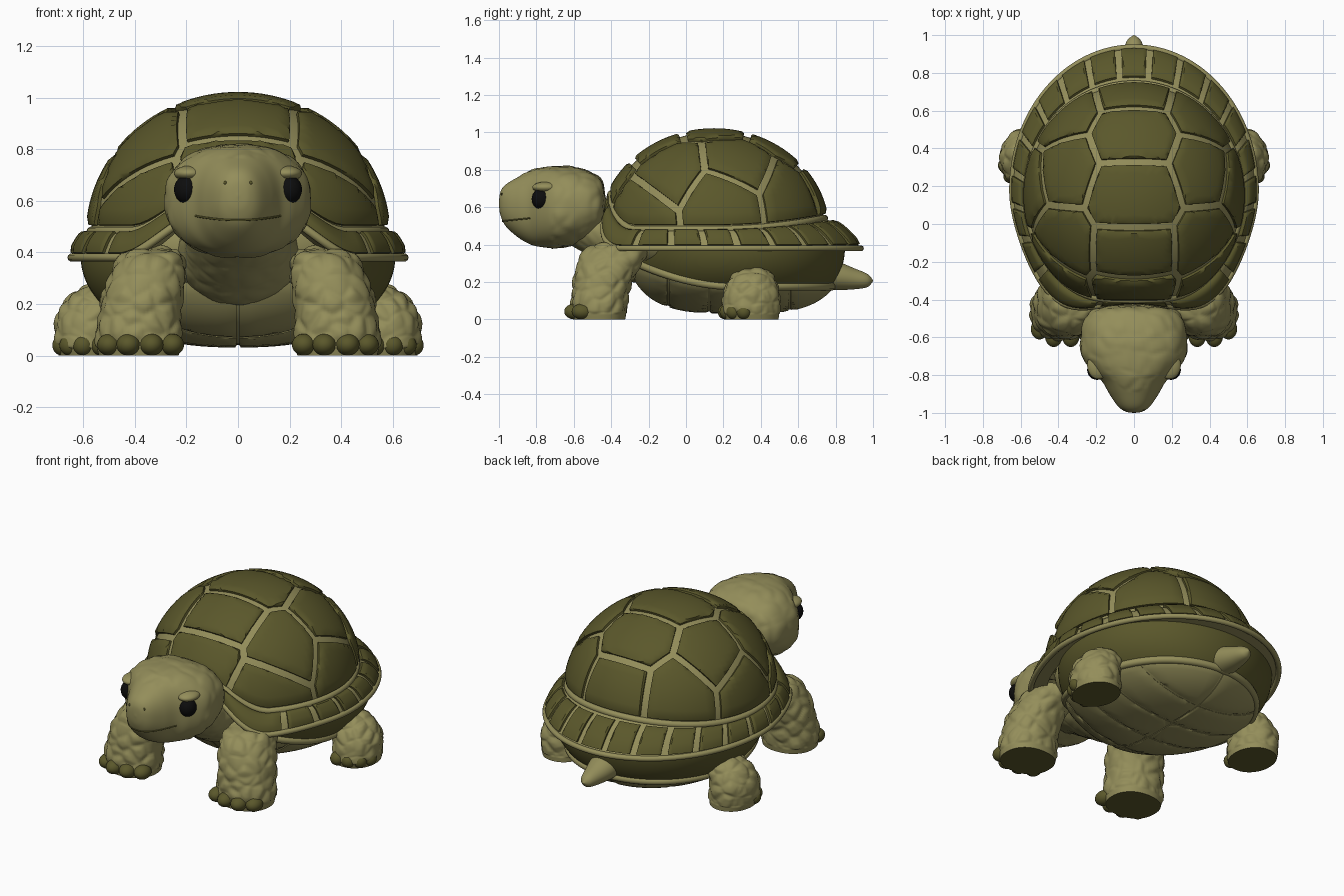
import bpy, bmesh, math
from math import sin, cos, pi, radians
from mathutils import Vector, noise
from mathutils.bvhtree import BVHTree

if "Cube" in bpy.data.objects:
    bpy.data.objects.remove(bpy.data.objects["Cube"])


def material(name, rgb):
    m = bpy.data.materials.new(name)
    m.use_nodes = True
    m.diffuse_color = (*rgb, 1)
    m.node_tree.nodes["Principled BSDF"].inputs["Base Color"].default_value = (*rgb, 1)
    return m


skin = material("tan_skin", (0.295, 0.27, 0.103))
horn = material("dark_olive_horn", (0.103, 0.096, 0.024))
black = material("eye_black", (0.004, 0.004, 0.004))


# ---------- helpers ----------
def finish(bm, name, *mats, sharp=40):
    me = bpy.data.meshes.new(name)
    bm.to_mesh(me)
    bm.free()
    for m in mats:
        me.materials.append(m)
    me.shade_smooth()
    me.set_sharp_from_angle(angle=radians(sharp))
    ob = bpy.data.objects.new(name, me)
    bpy.context.collection.objects.link(ob)
    return ob


def grid(fn, u0, u1, v0, v1, nu, nv):
    """Surface patch from fn(u, v); seams and poles are merged."""
    bm = bmesh.new()
    vs = [[bm.verts.new(fn(u0 + (u1 - u0) * i / nu, v0 + (v1 - v0) * j / nv))
           for j in range(nv + 1)] for i in range(nu + 1)]
    for i in range(nu):
        for j in range(nv):
            bm.faces.new((vs[i][j], vs[i][j + 1], vs[i + 1][j + 1], vs[i + 1][j]))
    bmesh.ops.remove_doubles(bm, verts=bm.verts, dist=0.0002)
    return bm


def raise_plate(bm, centre, height):
    """Turn an open patch into a raised plate with softened edges."""
    bmesh.ops.remove_doubles(bm, verts=bm.verts, dist=0.003)
    out = bmesh.ops.extrude_face_region(bm, geom=bm.faces[:])
    new = [g for g in out["geom"] if isinstance(g, bmesh.types.BMVert)]
    top = {f for f in out["geom"] if isinstance(f, bmesh.types.BMFace)}
    for v in new:
        edge = any(f not in top for f in v.link_faces)
        v.co += (v.co - Vector(centre)).normalized() * height * (0.6 if edge else 1)


def cut_plates(make, seeds, gap, centre, height, name, mat):
    """Split a surface into cells around seeds, leaving a gap between cells."""
    for k, s in enumerate(seeds):
        bm = make()
        for o in seeds:
            if o is not s:
                d = (o - s).normalized()
                bmesh.ops.bisect_plane(bm, geom=bm.verts[:] + bm.edges[:] + bm.faces[:],
                                       plane_co=(s + o) / 2 - d * gap, plane_no=d,
                                       clear_outer=True)
        raise_plate(bm, centre, height)
        finish(bm, f"{name}_{k + 1}", mat)


def spline(rows, v):
    """Smooth interpolation through rows, v from 0 to 1."""
    x = min(max(v, 0), 1) * (len(rows) - 1)
    i = min(int(x), len(rows) - 2)
    t = x - i
    p = [rows[min(max(i + k, 0), len(rows) - 1)] for k in (-1, 0, 1, 2)]
    return [b + 0.5 * t * (c - a + t * (2*a - 5*b + 4*c - d + t * (3*(b - c) + d - a)))
            for a, b, c, d in zip(*p)]


def loft(name, rows, axis, side=1, power=1.0, bumps=0, freq=12, where=lambda p: True):
    """Rows are (position, centre a, centre b, radius a, radius b); flat soles become horn."""
    def fn(u, v):
        h, ca, cb, ra, rb = spline(rows, v)
        c, s = cos(u), sin(u)
        a = ca + ra * math.copysign(abs(c) ** power, c)
        b = cb + rb * math.copysign(abs(s) ** power, s)
        return Vector((a * side, h, b) if axis == "y" else (a * side, b, h))
    bm = grid(fn, 0, 2 * pi, 0, 1, 88, 72)
    bmesh.ops.holes_fill(bm, edges=bm.edges[:])
    bmesh.ops.recalc_face_normals(bm, faces=bm.faces[:])
    bm.normal_update()
    if bumps:
        for v, n in [(v, v.normal.copy()) for v in bm.verts]:
            if where(v.co):
                q = Vector((v.co.x * side, v.co.y, v.co.z)) * freq
                d = noise.voronoi(q)[0]
                v.co += n * bumps * (min(1, 2 * (d[1] - d[0])) - 0.4)
    for f in bm.faces:
        f.material_index = int(f.normal.z < -0.9 and f.calc_center_median().z < 0.01)
    tree = BVHTree.FromBMesh(bm)
    finish(bm, name, skin, horn, sharp=70)
    return tree


def ellipsoid(name, loc, radii, mat):
    bpy.ops.mesh.primitive_uv_sphere_add(segments=32, ring_count=16, location=loc)
    ob = bpy.context.object
    ob.name, ob.scale = name, radii
    ob.data.materials.append(mat)
    ob.data.shade_smooth()


def tube(name, pts, radius, mat, cyclic=False):
    cu = bpy.data.curves.new(name, "CURVE")
    cu.dimensions, cu.bevel_depth, cu.bevel_resolution = "3D", radius, 3
    cu.use_fill_caps = True
    sp = cu.splines.new("POLY")
    sp.points.add(len(pts) - 1)
    for p, q in zip(sp.points, pts):
        p.co = (*q, 1)
    sp.use_cyclic_u = cyclic
    sp.use_smooth = True
    cu.materials.append(mat)
    bpy.context.collection.objects.link(bpy.data.objects.new(name, cu))


def ring(fn):
    return [fn(2 * pi * i / 120) for i in range(120)]


# ---------- shell surfaces ----------
def lift(a):
    return max(0, (-sin(a) - 0.7) / 0.3) ** 2


def dome(a, t):
    base = 0.48 + 0.06 * max(0, sin(a)) ** 2 + 0.19 * lift(a)
    th = t * math.acos((base - 0.47) / 0.53)
    return Vector((0.568 * sin(th) * cos(a), 0.15 + 0.595 * sin(th) * sin(a), 0.47 + 0.53 * cos(th)))


def lip(a):
    c, s = cos(a), sin(a)
    flare = (2 * s * c) ** 2 if s < 0 else 0
    return Vector((0.645 * c, 0.18 + (0.755 if s > 0 else 0.59) * s * (1 + 0.28 * flare),
                   0.38 + 0.22 * lift(a)))


def rim(a, v):
    if v <= 1:
        return dome(a, 1).lerp(lip(a), v) + Vector((0, 0, 0.025 * sin(pi * v)))
    inner = Vector((lip(a).x * 0.87, 0.18 + (lip(a).y - 0.18) * 0.87, lip(a).z - 0.005))
    return lip(a).lerp(inner, v - 1)


def hull(a, t):
    r = cos(t * pi / 2)
    return Vector((0.61 * r ** 0.8 * cos(a), 0.27 + 0.58 * r ** 0.55 * sin(a),
                   0.385 - 0.34 * sin(t * pi / 2)))


def plastron(a, t):
    start = 0.42 - 0.3 * max(0, -sin(a)) ** 2
    return hull(a, start + (1 - start) * t)


# ---------- upper shell ----------
finish(grid(dome, 0, 2 * pi, 0, 1, 96, 32), "shell_dome", skin)
spots = [(0, 0.49), (0, 0.15), (0, -0.17)]
spots += [(s * 0.4, y) for s in (1, -1) for y in (0.29, -0.09)]
seeds = [Vector((x, y, 0.47 + 0.53 * math.sqrt(1 - (x / 0.568) ** 2 - ((y - 0.15) / 0.595) ** 2)))
         for x, y in spots]
low = [-90, -43, 5, 47, 90]
seeds += [dome(radians(d), 0.8 if sin(radians(d)) > 0 else 0.88)
          for d in low + [180 - d for d in low[1:-1]]]
cut_plates(lambda: grid(dome, 0, 2 * pi, 0, 0.97, 96, 28), seeds, 0.019,
           (0, 0.16, 0.4), 0.022, "shell_scute", horn)

# ---------- shell rim: narrow scutes behind, three wide ones in front ----------
finish(grid(rim, 0, 2 * pi, 0, 2, 120, 12), "shell_rim", skin)
tube("rim_lip", ring(lip), 0.016, skin, True)
tube("rim_seam", ring(lambda a: dome(a, 1)), 0.02, skin, True)
edges = [-37.5 + 15 * k for k in range(18)] + [252.5, 287.5, 322.5]
for k, (a0, a1) in enumerate(zip(edges, edges[1:])):
    bm = grid(rim, radians(a0) + 0.028, radians(a1) - 0.028, 0.18, 0.92, 14, 6)
    raise_plate(bm, (0, 0.18, 0.1), 0.02)
    finish(bm, f"rim_scute_{k + 1}", horn)

# ---------- lower shell ----------
finish(grid(hull, 0, 2 * pi, 0, 1, 96, 24), "shell_underside", horn)
finish(grid(lambda a, t: plastron(a, t) + Vector((0, 0, -0.005)), 0, 2 * pi, 0, 1, 96, 20),
       "belly_plate_base", skin)
belly = [Vector((s * 0.16, y, 0.07)) for s in (1, -1) for y in (-0.2, 0.02, 0.23, 0.44, 0.66)]
cut_plates(lambda: grid(plastron, 0, 2 * pi, 0.02, 1, 72, 16), belly, 0.006,
           (0, 0.26, 0.5), 0.014, "belly_plate", skin)
tube("belly_edge", ring(lambda a: plastron(a, 0)), 0.022, skin, True)

# ---------- head and neck ----------
head = loft("head", [
    (-1.0, 0, 0.62, 0.004, 0.004), (-0.993, 0, 0.62, 0.045, 0.06), (-0.965, 0, 0.61, 0.085, 0.11),
    (-0.9, 0, 0.6, 0.13, 0.16), (-0.835, 0, 0.598, 0.168, 0.196), (-0.78, 0, 0.6, 0.222, 0.212),
    (-0.7, 0, 0.6, 0.276, 0.219), (-0.61, 0, 0.605, 0.283, 0.213), (-0.51, 0, 0.61, 0.262, 0.18),
    (-0.45, 0, 0.61, 0.2, 0.13), (-0.425, 0, 0.61, 0.004, 0.004)],
    "y", power=0.88, bumps=0.007, freq=10, where=lambda p: p.y > -0.72 or p.z > 0.77)
loft("neck", [(-0.66, 0, 0.5, 0.1, 0.08), (-0.52, 0, 0.48, 0.19, 0.14), (-0.4, 0, 0.43, 0.21, 0.17),
              (-0.28, 0, 0.4, 0.24, 0.2), (-0.1, 0, 0.4, 0.28, 0.2)], "y", bumps=0.004, freq=12)
ellipsoid("shoulder_skin", (0, -0.1, 0.42), (0.45, 0.25, 0.2), skin)

# mouth line laid on the head surface
mouth = []
for i in range(25):
    x = -0.165 + 0.33 * i / 24
    hit = head.ray_cast(Vector((x, -1.3, 0.525 + 0.6 * x * x)), Vector((0, 1, 0)))[0]
    if hit:
        mouth.append(hit)
tube("mouth_line", mouth, 0.004, horn)

# ---------- paired parts ----------
for side, word in ((1, "left"), (-1, "right")):
    eye = Vector((side * 0.196, -0.772, 0.643))
    look = Vector((side * 0.75, -0.65, 0.05)).normalized()
    ellipsoid(f"{word}_eye", eye, (0.052, 0.053, 0.056), black)
    ellipsoid(f"{word}_brow", eye + Vector((-side * 0.008, 0.025, 0.063)), (0.06, 0.075, 0.03), skin)
    bpy.ops.mesh.primitive_torus_add(major_radius=0.056, minor_radius=0.011, major_segments=32,
                                     location=eye + look * 0.004,
                                     rotation=look.to_track_quat("Z", "Y").to_euler())
    lid = bpy.context.object
    lid.name = f"{word}_eyelid"
    lid.data.materials.append(skin)
    lid.data.shade_smooth()
    spot = head.ray_cast(Vector((side * 0.05, -1.3, 0.67)), Vector((0, 1, 0)))[0]
    if spot:
        ellipsoid(f"{word}_nostril", spot, (0.006, 0.005, 0.007), horn)

    loft(f"{word}_front_leg", [
        (0, 0.385, -0.465, 0.155, 0.14), (0.06, 0.385, -0.465, 0.165, 0.15),
        (0.15, 0.38, -0.455, 0.16, 0.152), (0.25, 0.365, -0.43, 0.155, 0.165),
        (0.34, 0.345, -0.39, 0.14, 0.175), (0.4, 0.33, -0.35, 0.105, 0.14),
        (0.425, 0.32, -0.33, 0.004, 0.004)], "z", side, 0.9, 0.012, 12, lambda p: p.z > 0.03)
    for i, (x, y) in enumerate(((0.255, -0.565), (0.335, -0.595), (0.425, -0.595), (0.5, -0.555))):
        ellipsoid(f"{word}_front_claw_{i + 1}", (side * x, y, 0.042), (0.046, 0.056, 0.042), horn)

    loft(f"{word}_hind_leg", [
        (0, 0.57, 0.35, 0.125, 0.145), (0.06, 0.575, 0.345, 0.135, 0.155),
        (0.14, 0.575, 0.35, 0.13, 0.15), (0.21, 0.55, 0.355, 0.12, 0.125),
        (0.26, 0.52, 0.36, 0.09, 0.09), (0.3, 0.48, 0.36, 0.004, 0.004)],
        "z", side, 0.95, 0.011, 12, lambda p: p.z > 0.03)
    for i, (x, y) in enumerate(((0.53, 0.21), (0.6, 0.22), (0.652, 0.255), (0.68, 0.31))):
        ellipsoid(f"{word}_hind_claw_{i + 1}", (side * x, y, 0.04), (0.04, 0.04, 0.04), horn)

# ---------- tail ----------
loft("tail", [(0.68, 0, 0.25, 0.1, 0.09), (0.8, 0, 0.235, 0.088, 0.078), (0.9, 0, 0.217, 0.062, 0.056),
              (0.97, 0, 0.208, 0.037, 0.035), (1.0, 0, 0.207, 0.003, 0.003)], "y")
